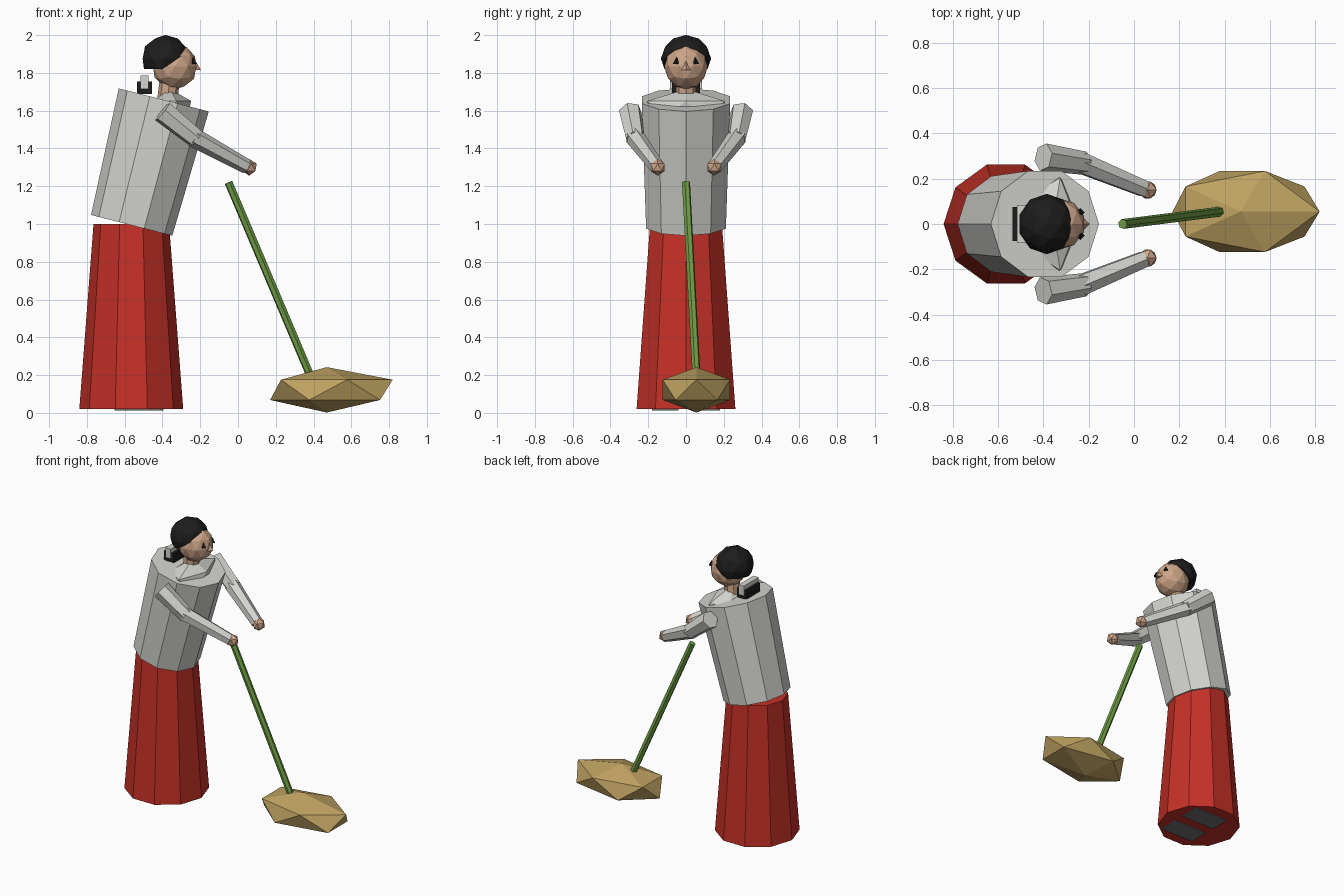
import bpy, bmesh, math
from mathutils import Vector, Matrix

if "Cube" in bpy.data.objects:
    bpy.data.objects.remove(bpy.data.objects["Cube"], do_unlink=True)


def material(name, rgb):
    m = bpy.data.materials.new(name)
    m.use_nodes = True
    col = (*rgb, 1)
    m.diffuse_color = col
    bsdf = m.node_tree.nodes["Principled BSDF"]
    bsdf.inputs["Base Color"].default_value = col
    bsdf.inputs["Roughness"].default_value = 0.8
    return m


CLOTH = material("pale grey cloth", (0.66, 0.66, 0.63))
RED = material("red cloth", (0.56, 0.03, 0.02))
GREEN = material("green wood", (0.16, 0.34, 0.06))
STRAW = material("straw", (0.52, 0.36, 0.12))
SKIN = material("skin", (0.62, 0.38, 0.25))
BLACK = material("black", (0.012, 0.012, 0.012))
SHOE = material("dark grey shoe", (0.16, 0.16, 0.16))


def finish(name, bm, mat):
    bmesh.ops.recalc_face_normals(bm, faces=bm.faces)
    me = bpy.data.meshes.new(name)
    bm.to_mesh(me)
    bm.free()
    me.materials.append(mat)
    ob = bpy.data.objects.new(name, me)
    bpy.context.collection.objects.link(ob)
    return ob


def tube(name, start, end, r1, r2, sides, mat, turn=0.0):
    """Tapered prism running between two points."""
    a, b = Vector(start), Vector(end)
    d = b - a
    # tilt the prism from vertical to its axis without twisting it
    rot = Vector((0, 0, 1)).rotation_difference(d).to_matrix().to_4x4()
    bm = bmesh.new()
    bmesh.ops.create_cone(bm, cap_ends=True, segments=sides, radius1=r1, radius2=r2,
                          depth=d.length,
                          matrix=Matrix.Translation((a + b) / 2) @ rot @ Matrix.Rotation(turn, 4, 'Z'))
    return finish(name, bm, mat)


def ball(centre, radii, level):
    bm = bmesh.new()
    bmesh.ops.create_icosphere(bm, subdivisions=level, radius=1)
    bmesh.ops.scale(bm, vec=radii, verts=bm.verts)
    bmesh.ops.translate(bm, vec=centre, verts=bm.verts)
    return bm


def box(name, centre, size, mat):
    bm = bmesh.new()
    bmesh.ops.create_cube(bm, size=1)
    bmesh.ops.scale(bm, vec=size, verts=bm.verts)
    bmesh.ops.translate(bm, vec=centre, verts=bm.verts)
    return finish(name, bm, mat)


# Body: ten-sided skirt and a leaning jacket, flat sides to front and back
half_side = math.radians(18)
tube("skirt", (-0.565, 0, 0.02), (-0.565, 0, 1.0), 0.275, 0.2, 10, RED, half_side)
tube("jacket", (-0.563, 0, 0.993), (-0.393, 0, 1.657), 0.222, 0.246, 10, CLOTH, half_side)
finish("shoulders", ball((-0.36, 0, 1.6), (0.125, 0.24, 0.115), 1), CLOTH)

# Arms, hands and shoes on both sides
for side, s in (("left", 1), ("right", -1)):
    shoulder, elbow, wrist = (-0.4, s * 0.295, 1.595), (-0.22, s * 0.268, 1.45), (0.045, s * 0.155, 1.305)
    tube(side + "_upper_arm", shoulder, elbow, 0.062, 0.052, 6, CLOTH)
    tube(side + "_forearm", (-0.24, s * 0.272, 1.462), wrist, 0.052, 0.04, 6, CLOTH)
    finish(side + "_hand", ball((0.06, s * 0.15, 1.3), (0.044,) * 3, 1), SKIN)
    box(side + "_shoe", (-0.525, s * 0.11, 0.03), (0.26, 0.14, 0.036), SHOE)
    tube(side + "_eye", (-0.237, s * 0.05, 1.848), (-0.237, s * 0.05, 1.885), 0.02, 0.0, 4, BLACK)

# Head
tube("neck", (-0.375, 0, 1.64), (-0.36, 0, 1.78), 0.055, 0.052, 8, SKIN)
finish("head", ball((-0.335, 0, 1.833), (0.12, 0.115, 0.122), 2), SKIN)
tube("nose", (-0.228, 0, 1.815), (-0.228, 0, 1.868), 0.032, 0.0, 4, SKIN)

# Hair: faceted ball trimmed at the nape and along the hairline
bm = ball((-0.385, 0, 1.875), (0.126, 0.133, 0.126), 2)
for point, normal in (((-0.4, 0, 1.82), (0, 0, -1)),
                      ((-0.4, 0, 1.82), (0.09, 0, -0.13))):
    bmesh.ops.bisect_plane(bm, geom=bm.verts[:] + bm.edges[:] + bm.faces[:],
                           plane_co=point, plane_no=normal, clear_outer=True)
    bmesh.ops.holes_fill(bm, edges=[e for e in bm.edges if e.is_boundary], sides=0)
finish("hair", bm, BLACK)

# Small pack behind the neck
box("neck_pack", (-0.495, 0, 1.722), (0.08, 0.15, 0.066), BLACK)
box("neck_pack_strap", (-0.496, 0, 1.75), (0.042, 0.168, 0.07), CLOTH)

# Broom: slanted stick and a faceted straw head that is blunter at the near end
tube("broom_handle", (-0.05, 0, 1.22), (0.39, 0.056, 0.18), 0.022, 0.022, 6, GREEN)
bm = ball((0, 0, 0), (0.39, 0.21, 0.12), 1)
for v in bm.verts:
    if v.co.x < 0:
        v.co.x *= 0.86
bmesh.ops.translate(bm, vec=(0.47, 0.055, 0.122), verts=bm.verts)
finish("broom_head", bm, STRAW)
